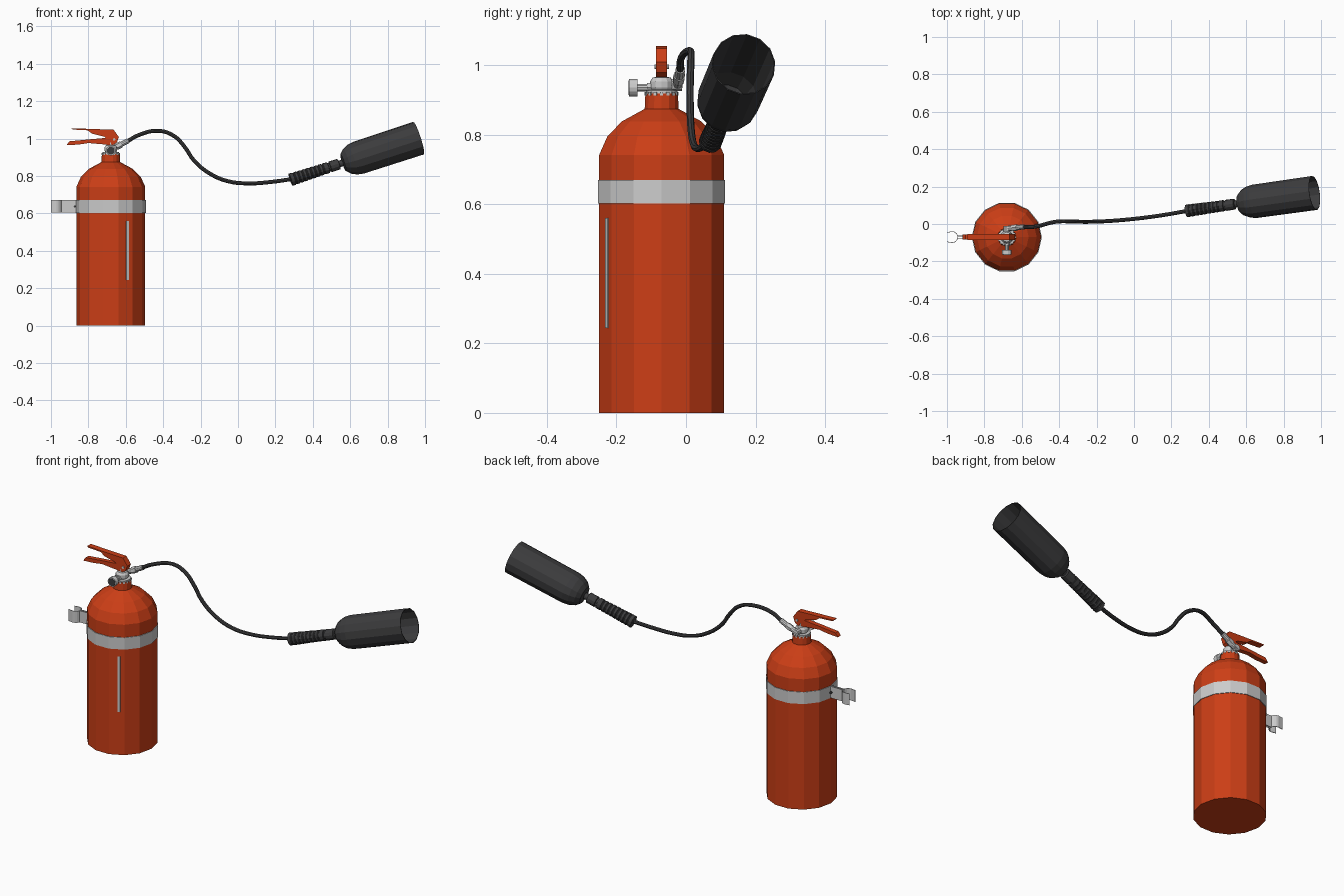
import bpy, bmesh, math
from mathutils import Vector

if "Cube" in bpy.data.objects:
    bpy.data.objects.remove(bpy.data.objects["Cube"])


def material(name, rgb):
    m = bpy.data.materials.new(name)
    m.diffuse_color = (*rgb, 1)
    m.use_nodes = True
    m.node_tree.nodes["Principled BSDF"].inputs["Base Color"].default_value = m.diffuse_color
    return m


RED = material("red_paint", (0.60, 0.048, 0.008))
BLACK = material("black_rubber", (0.045, 0.045, 0.047))
CX, CY = -0.68, -0.07          # cylinder axis


def finish(name, bm, mat):
    bmesh.ops.recalc_face_normals(bm, faces=bm.faces)
    me = bpy.data.meshes.new(name)
    bm.to_mesh(me)
    bm.free()
    ob = bpy.data.objects.new(name, me)
    bpy.context.collection.objects.link(ob)
    if mat:
        me.materials.append(mat)
    return ob


def lathe(name, profile, sides=14, loc=(0, 0, 0), axis=(0, 0, 1), mat=None, closed=False):
    """Spin (radius, distance) points about an axis; flat caps unless the profile is a closed loop."""
    bm = bmesh.new()
    q = Vector((0, 0, 1)).rotation_difference(Vector(axis).normalized())
    rings = []
    for r, h in profile:
        rings.append([bm.verts.new(Vector(loc) + q @ Vector((
            r * math.cos(math.tau * i / sides), r * math.sin(math.tau * i / sides), h)))
            for i in range(sides)])
    pairs = list(zip(rings, rings[1:])) + ([(rings[-1], rings[0])] if closed else [])
    for a, b in pairs:
        for i in range(sides):
            j = (i + 1) % sides
            bm.faces.new((a[i], a[j], b[j], b[i]))
    if not closed:
        bm.faces.new(rings[0])
        bm.faces.new(rings[-1])
    return finish(name, bm, mat)


def rod(name, p, q, r, sides=10, mat=None, r2=None):
    p, d = Vector(p), Vector(q) - Vector(p)
    return lathe(name, [(r, 0), (r2 or r, d.length)], sides, p, d, mat)


def prism(name, pts, y0, y1, mat=None):
    """Side outline in x, z extruded along y."""
    bm = bmesh.new()
    f = bm.faces.new([bm.verts.new((x, y0, z)) for x, z in pts])
    ext = bmesh.ops.extrude_face_region(bm, geom=[f])
    bmesh.ops.translate(bm, vec=(0, y1 - y0, 0),
                        verts=[v for v in ext["geom"] if isinstance(v, bmesh.types.BMVert)])
    return finish(name, bm, mat)


def box(name, loc, size, rot_z=0):
    bm = bmesh.new()
    bmesh.ops.create_cube(bm, size=1)
    bmesh.ops.scale(bm, vec=size, verts=bm.verts)
    ob = finish(name, bm, None)
    ob.location, ob.rotation_euler.z = loc, rot_z
    return ob


# Tank with dome and neck
lathe("tank", [(0.184, 0), (0.184, 0.742), (0.160, 0.795), (0.117, 0.838), (0.05, 0.874),
               (0.048, 0.918)], 14, (CX, CY, 0), mat=RED)

# Steel strap around the tank
lathe("strap", [(0.182, 0.602), (0.1875, 0.602), (0.1875, 0.67), (0.182, 0.67)], 14,
      (CX, CY, 0), closed=True)

# Level strip on the front right facet
a = -math.radians(60.4)
box("level_strip", (CX + 0.18 * math.cos(a), CY + 0.18 * math.sin(a), 0.402),
    (0.006, 0.014, 0.316), -math.radians(64.3))

# Wall clip: two lugs, a bolt and an open C spring
for s in (-1, 1):
    box("clip_lug", (-0.902, CY + s * 0.006, 0.637), (0.085, 0.004, 0.066))
rod("clip_bolt", (-0.872, CY - 0.016, 0.637), (-0.872, CY + 0.016, 0.637), 0.007, 6, BLACK)
bm = bmesh.new()
arc = [(-0.9995, -0.027)] + [(-0.972 + 0.031 * math.cos(t), 0.031 * math.sin(t))
       for t in [math.radians(k) for k in range(-110, 111, 22)]] + [(-0.9995, 0.027)]
cols = [[bm.verts.new((x, CY + y, z)) for z in (0.604, 0.67)] for x, y in arc]
for c, d in zip(cols, cols[1:]):
    bm.faces.new((c[0], d[0], d[1], c[1]))
clip = finish("clip_spring", bm, None)
clip.modifiers.new("thickness", "SOLIDIFY").thickness = 0.003

# Valve: knurled collar, body, top post
lathe("valve_collar", [(0.045, 0.916), (0.045, 0.927), (0.033, 0.929)], 20, (CX, CY, 0))
for i in range(16):
    t = math.tau * i / 16
    box("collar_tooth", (CX + 0.046 * math.cos(t), CY + 0.046 * math.sin(t), 0.917),
        (0.006, 0.009, 0.010), t)
lathe("valve_body", [(0.028, 0.925), (0.034, 0.935), (0.034, 0.952), (0.026, 0.964),
                     (0.014, 0.966), (0.014, 0.99)], 12, (CX, CY, 0))

# Gauge facing the front
rod("gauge_stem", (CX, CY - 0.02, 0.935), (CX, -0.142, 0.935), 0.011)
rod("gauge_nut", (CX, CY - 0.03, 0.935), (CX, -0.112, 0.935), 0.016, 6)
rod("gauge_case", (CX, -0.140, 0.935), (CX, -0.164, 0.935), 0.026, 14)
rod("gauge_face", (CX, -0.160, 0.935), (CX, -0.1655, 0.935), 0.021, 14, BLACK)

# Outlet elbow and hose fitting
rod("outlet", (CX, CY + 0.02, 0.942), (CX, -0.012, 0.942), 0.018)
rod("outlet_elbow", (CX - 0.008, -0.025, 0.938), (-0.645, -0.022, 0.958), 0.015)
rod("hose_nut", (-0.65, -0.022, 0.956), (-0.625, -0.019, 0.969), 0.018, 6)
rod("hose_ferrule", (-0.63, -0.019, 0.966), (-0.587, -0.016, 0.988), 0.014, 10)

# Levers: squeeze lever on top, carry handle below
prism("squeeze_lever", [(-0.89, 1.055), (-0.665, 1.047), (-0.637, 1.008), (-0.648, 0.978),
                        (-0.672, 0.962), (-0.685, 0.985), (-0.715, 1.010), (-0.78, 1.026),
                        (-0.805, 1.044), (-0.885, 1.048)], CY - 0.016, CY + 0.016, RED)
prism("carry_handle", [(-0.917, 0.964), (-0.902, 0.985), (-0.80, 0.995), (-0.70, 1.004),
                       (-0.672, 0.985), (-0.672, 0.960), (-0.71, 0.968), (-0.80, 0.976),
                       (-0.85, 0.968)], CY - 0.013, CY + 0.013, RED)
rod("lever_pin", (-0.662, CY - 0.021, 0.995), (-0.662, CY + 0.021, 0.995), 0.007, 8)

# Hose swept along a bezier path
path = [(-0.60, -0.017, 0.98), (-0.527, -0.014, 1.02), (-0.42, 0.012, 1.041), (-0.34, 0.014, 1.012),
        (-0.285, 0.012, 0.955), (-0.235, 0.012, 0.882), (-0.15, 0.015, 0.812),
        (-0.055, 0.022, 0.772), (0.05, 0.033, 0.760), (0.17, 0.05, 0.767), (0.30, 0.073, 0.785)]
cu = bpy.data.curves.new("hose", "CURVE")
cu.dimensions = "3D"
cu.bevel_depth, cu.bevel_resolution, cu.resolution_u = 0.0105, 2, 4
cu.use_fill_caps = True
sp = cu.splines.new("BEZIER")
sp.bezier_points.add(len(path) - 1)
for bp, co in zip(sp.bezier_points, path):
    bp.co = co
    bp.handle_left_type = bp.handle_right_type = "AUTO"
sp.use_smooth = False
cu.materials.append(BLACK)
hose = bpy.data.objects.new("hose", cu)
bpy.context.collection.objects.link(hose)
bpy.context.view_layer.objects.active = hose
hose.select_set(True)
bpy.ops.object.convert(target="MESH")

# Grip with ribs, then the hollow discharge horn, on one tilted axis
START, AXIS = (0.28, 0.07, 0.779), (0.685, 0.096, 0.223)
grip = [(0.026, 0.0), (0.034, 0.002)]
for i in range(8):
    h = 0.02 + i * 0.023
    r = 0.034 - 0.0005 * i
    grip += [(r, h), (r - 0.003, h + 0.003), (r - 0.003, h + 0.007), (r, h + 0.010)]
grip += [(0.030, 0.214), (0.024, 0.216), (0.024, 0.224), (0.030, 0.226), (0.029, 0.274),
         (0.018, 0.277), (0.018, 0.305)]
lathe("grip", grip, 12, START, AXIS, BLACK)
lathe("horn", [(0.022, 0.296), (0.048, 0.300), (0.070, 0.322), (0.084, 0.352), (0.090, 0.386),
               (0.092, 0.727), (0.089, 0.727), (0.087, 0.386), (0.068, 0.326), (0.03, 0.306)],
      14, START, AXIS, BLACK)
